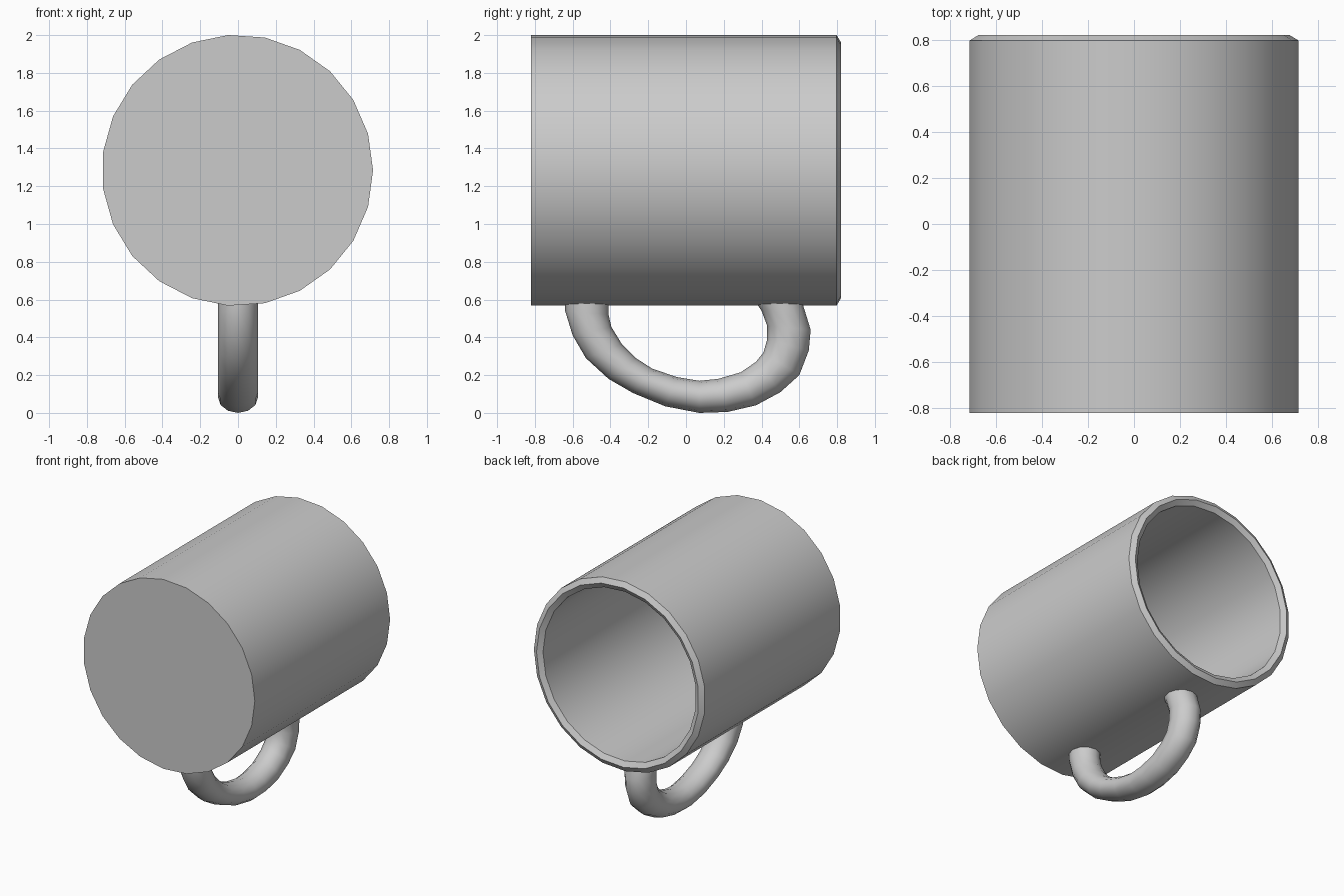
import bpy, bmesh
from math import sin, cos, pi, radians

if "Cube" in bpy.data.objects:
    bpy.data.objects.remove(bpy.data.objects["Cube"])


def loft(name, rings, angle):
    """Skin a list of vertex rings and cap both ends."""
    bm = bmesh.new()
    loops = [[bm.verts.new(p) for p in ring] for ring in rings]
    n = len(loops[0])
    for a, b in zip(loops, loops[1:]):
        for i in range(n):
            j = (i + 1) % n
            bm.faces.new((a[i], a[j], b[j], b[i]))
    bm.faces.new(loops[0])
    bm.faces.new(loops[-1])
    bmesh.ops.recalc_face_normals(bm, faces=bm.faces)
    mesh = bpy.data.meshes.new(name)
    bm.to_mesh(mesh)
    bm.free()
    obj = bpy.data.objects.new(name, mesh)
    bpy.context.collection.objects.link(obj)
    bpy.ops.object.select_all(action='DESELECT')
    obj.select_set(True)
    bpy.context.view_layer.objects.active = obj
    bpy.ops.object.shade_smooth_by_angle(angle=radians(angle))
    return obj


# Cup: 23-sided shell lying along y, bevelled rim at the back, hollow inside
SIDES, CX, CZ = 23, -0.003, 1.284
profile = [(0.718, -0.82), (0.718, 0.797), (0.68, 0.82),
           (0.642, 0.797), (0.642, -0.75)]          # radius, y
loft("cup", [[(CX + r * cos(2 * pi * i / SIDES), y, CZ + r * sin(2 * pi * i / SIDES))
              for i in range(SIDES)] for r, y in profile], 30)

# Handle: elliptical sections between matching outer and inner outlines (y, z)
outer = [(-0.64, 0.62), (-0.64, 0.54), (-0.60, 0.41), (-0.53, 0.29), (-0.41, 0.18),
         (-0.28, 0.105), (-0.11, 0.035), (0.07, 0.0), (0.22, 0.005), (0.37, 0.04),
         (0.50, 0.11), (0.60, 0.20), (0.65, 0.33), (0.66, 0.44), (0.62, 0.57), (0.60, 0.62)]
inner = [(-0.41, 0.62), (-0.41, 0.52), (-0.395, 0.455), (-0.34, 0.365), (-0.265, 0.29),
         (-0.18, 0.235), (-0.05, 0.19), (0.07, 0.17), (0.17, 0.18), (0.29, 0.215),
         (0.37, 0.27), (0.41, 0.32), (0.43, 0.39), (0.43, 0.46), (0.40, 0.54), (0.36, 0.60)]
rings = []
for (y0, z0), (y1, z1) in zip(outer, inner):
    ring = []
    for i in range(12):
        a = 2 * pi * i / 12
        t = (1 - cos(a)) / 2
        ring.append((0.107 * sin(a), y0 + (y1 - y0) * t, z0 + (z1 - z0) * t))
    rings.append(ring)
loft("handle", rings, 50)
